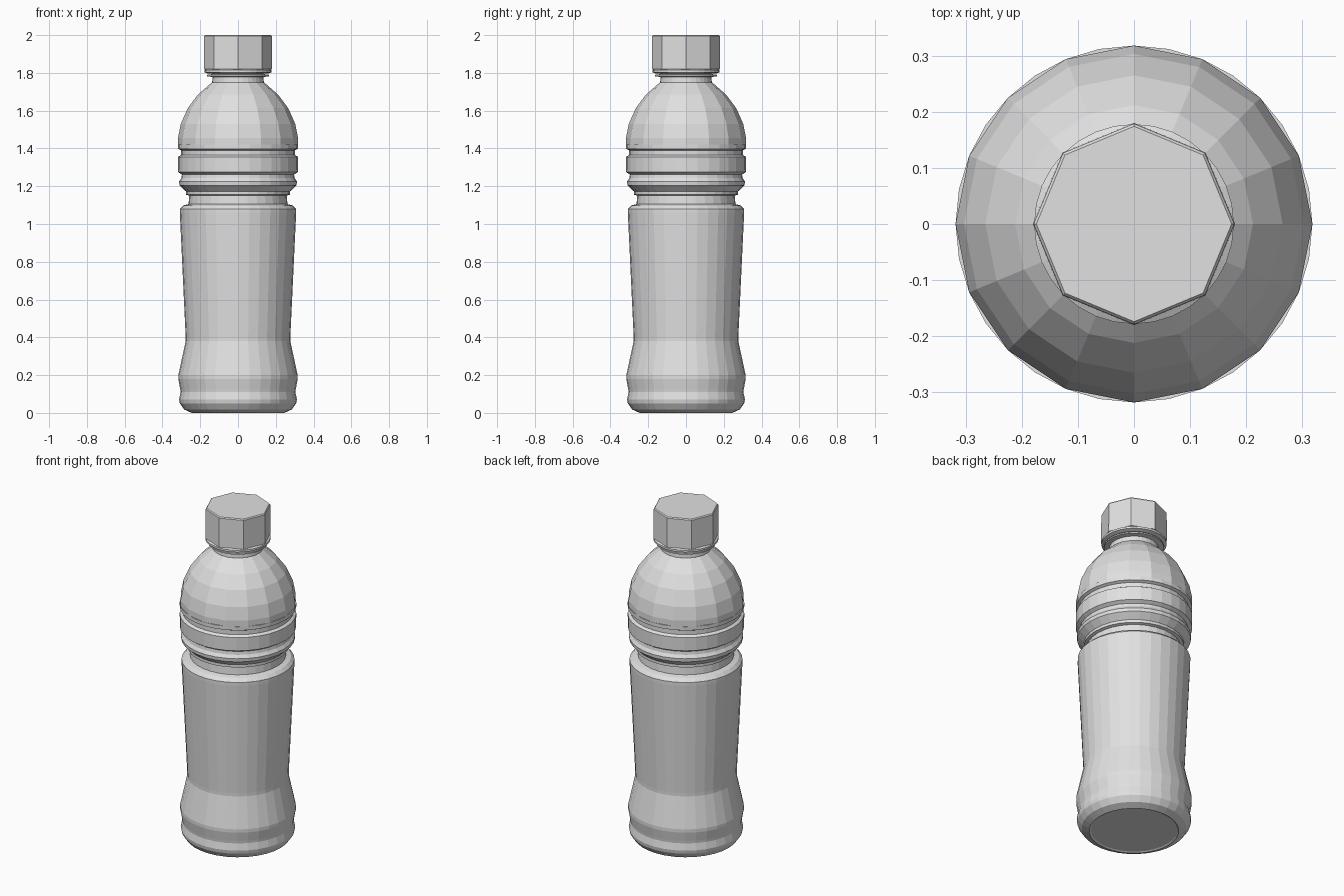
import bpy, bmesh, math

mat = bpy.data.materials.new("light grey")
mat.diffuse_color = (0.75, 0.75, 0.75, 1)


def lathe(name, profile, sides):
    """Closed flat-faced solid of revolution from (radius, z) points."""
    bm = bmesh.new()
    rings = []
    for r, z in profile:
        rings.append([bm.verts.new((r * math.cos(2 * math.pi * i / sides),
                                    r * math.sin(2 * math.pi * i / sides), z))
                      for i in range(sides)])
    for a, b in zip(rings, rings[1:]):
        for i in range(sides):
            j = (i + 1) % sides
            bm.faces.new((a[i], a[j], b[j], b[i]))
    bm.faces.new(list(reversed(rings[0])))
    bm.faces.new(rings[-1])
    bmesh.ops.recalc_face_normals(bm, faces=bm.faces)
    me = bpy.data.meshes.new(name)
    bm.to_mesh(me)
    bm.free()
    ob = bpy.data.objects.new(name, me)
    bpy.context.collection.objects.link(ob)
    me.materials.append(mat)
    return ob


# Lower body: rounded foot, waist, flared grip, grooves and bands
lathe("bottle_body", [
    (0.235, 0.005), (0.245, 0.0), (0.285, 0.018), (0.308, 0.05), (0.312, 0.07),
    (0.304, 0.11), (0.306, 0.125), (0.316, 0.18), (0.316, 0.20),
    (0.277, 0.38), (0.277, 0.40), (0.308, 1.06), (0.308, 1.08),
    (0.290, 1.098), (0.262, 1.105), (0.258, 1.15), (0.275, 1.155),
    (0.275, 1.172), (0.310, 1.205), (0.312, 1.225), (0.300, 1.243),
    (0.297, 1.262), (0.317, 1.275), (0.318, 1.355), (0.302, 1.365),
    (0.302, 1.390), (0.318, 1.398), (0.318, 1.42)], 32)

# Domed shoulder, coarser facets, running into the neck
lathe("shoulder", [
    (0.318, 1.40), (0.318, 1.455), (0.303, 1.53), (0.265, 1.615),
    (0.212, 1.685), (0.155, 1.735), (0.138, 1.75)], 16)
lathe("neck", [(0.138, 1.74), (0.135, 1.77), (0.135, 1.83)], 32)

# Support ring, tamper band and octagonal cap
lathe("neck_ring", [(0.135, 1.778), (0.163, 1.782), (0.163, 1.79), (0.135, 1.794)], 32)
lathe("tamper_band", [(0.16, 1.797), (0.178, 1.803), (0.178, 1.815), (0.165, 1.822)], 32)
lathe("cap", [(0.165, 1.812), (0.180, 1.82), (0.179, 1.994), (0.174, 2.0)], 8)
